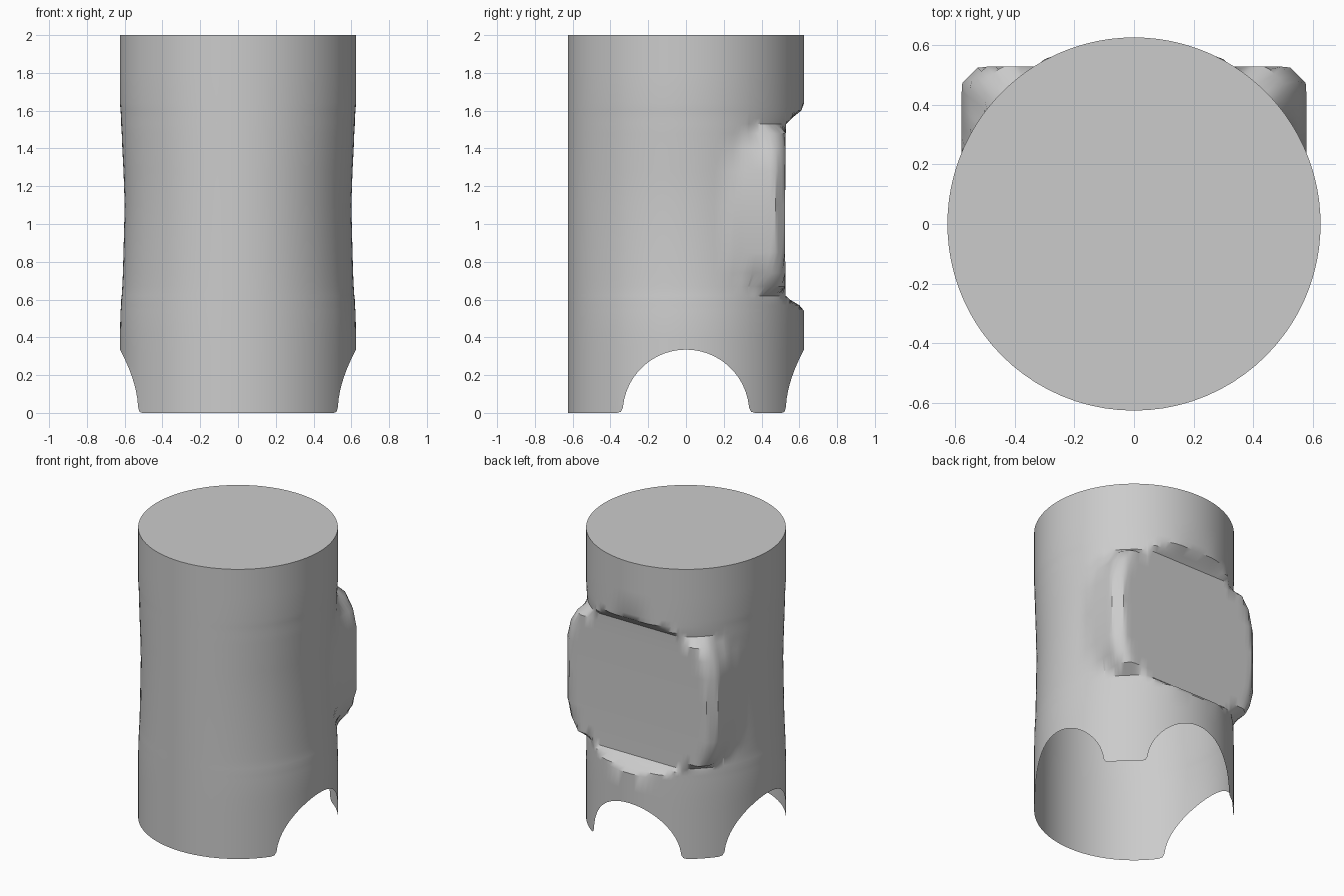
import bpy
import bmesh
from math import asin, sin, cos, pi, radians, sqrt, hypot

cube = bpy.data.objects.get("Cube")
if cube:
    bpy.data.objects.remove(cube, do_unlink=True)

RADIUS = 0.625
HEIGHT = 2.0
ARCH = 0.335      # radius of the foot arches
SKIRT = 0.42      # rows under this height follow the arches

# height, pinch of the sides, depth limit of the back, half width of the pad
PROFILE = [
    (0.42, 1.00, 0.70, 0.0), (0.54, 0.995, 0.625, 0.0), (0.57, 0.99, 0.60, 0.0),
    (0.60, 0.99, 0.55, 0.30), (0.62, 0.985, 0.528, 0.40), (0.67, 0.98, 0.527, 0.51),
    (0.74, 0.975, 0.526, 0.55), (0.85, 0.97, 0.525, 0.577), (1.10, 0.96, 0.525, 0.577),
    (1.28, 0.97, 0.526, 0.577), (1.40, 0.98, 0.527, 0.55), (1.48, 0.985, 0.528, 0.50),
    (1.53, 0.99, 0.53, 0.38), (1.56, 0.99, 0.56, 0.30), (1.60, 0.995, 0.61, 0.0),
    (1.64, 1.00, 0.70, 0.0), (1.80, 1.00, 0.70, 0.0), (2.00, 1.00, 0.70, 0.0),
]


def section_point(angle, z, pinch, depth, pad):
    """Point of the body outline: a round tube with a flattened pad at the back."""
    c, s = cos(angle), sin(angle)
    r = RADIUS / sqrt((c / pinch) ** 2 + s * s)
    if s > 0:
        if abs(c) > 0.01:
            r = max(r, pad / abs(c))
        r = min(r, depth / s)
        # soften the upright corners of the pad
        if pad > 0.35:
            bevel = pad + depth - 0.055
            r = min(r, max(bevel / (abs(c) + s), RADIUS * pinch))
            r = min(r, depth / s)
    return r * c, r * s, z


# Outline of half an arch, from its crown to the rounded foot
half_arch = [(ARCH * sin(radians(t)), ARCH * cos(radians(t))) for t in range(0, 85, 7)]
half_arch += [(ARCH, 0.025), (0.345, 0.006), (0.365, 0.0)]

# Columns around the body: angle and height of the lower rim
columns = []
for centre in (0, pi / 2, pi):
    for across, up in half_arch:
        turn = asin(across / RADIUS)
        columns.append((centre + turn, up))
        if across > 0:
            columns.append((centre - turn, up))
foot = asin(half_arch[-1][0] / RADIUS)
for start, end, count in ((foot, pi / 2 - foot, 10),
                          (pi / 2 + foot, pi - foot, 10),
                          (pi + foot, 2 * pi - foot, 24)):
    for i in range(1, count):
        columns.append((start + (end - start) * i / count, 0.0))
columns.sort()

bm = bmesh.new()
rows = []
# Skirt with the three arches
for k in range(4):
    row = []
    for angle, rim in columns:
        z = rim + (SKIRT - rim) * k / 4
        row.append(bm.verts.new(section_point(angle, z, 1.0, 0.7, 0.0)))
    rows.append(row)
# Main wall
for z, pinch, depth, pad in PROFILE:
    rows.append([bm.verts.new(section_point(a, z, pinch, depth, pad)) for a, _ in columns])

n = len(columns)
for low, high in zip(rows, rows[1:]):
    for i in range(n):
        j = (i + 1) % n
        bm.faces.new((low[i], low[j], high[j], high[i]))
# Flat lid
bm.faces.new(rows[-1])

mesh = bpy.data.meshes.new("body_shell")
bm.to_mesh(mesh)
bm.free()
body = bpy.data.objects.new("body_shell", mesh)
bpy.context.collection.objects.link(body)

grey = bpy.data.materials.new("light_grey")
grey.use_nodes = True
colour = (0.6, 0.6, 0.6, 1.0)
grey.diffuse_color = colour
grey.node_tree.nodes["Principled BSDF"].inputs["Base Color"].default_value = colour
mesh.materials.append(grey)

bpy.ops.object.select_all(action="DESELECT")
body.select_set(True)
bpy.context.view_layer.objects.active = body
bpy.ops.object.shade_smooth_by_angle(angle=radians(32))
